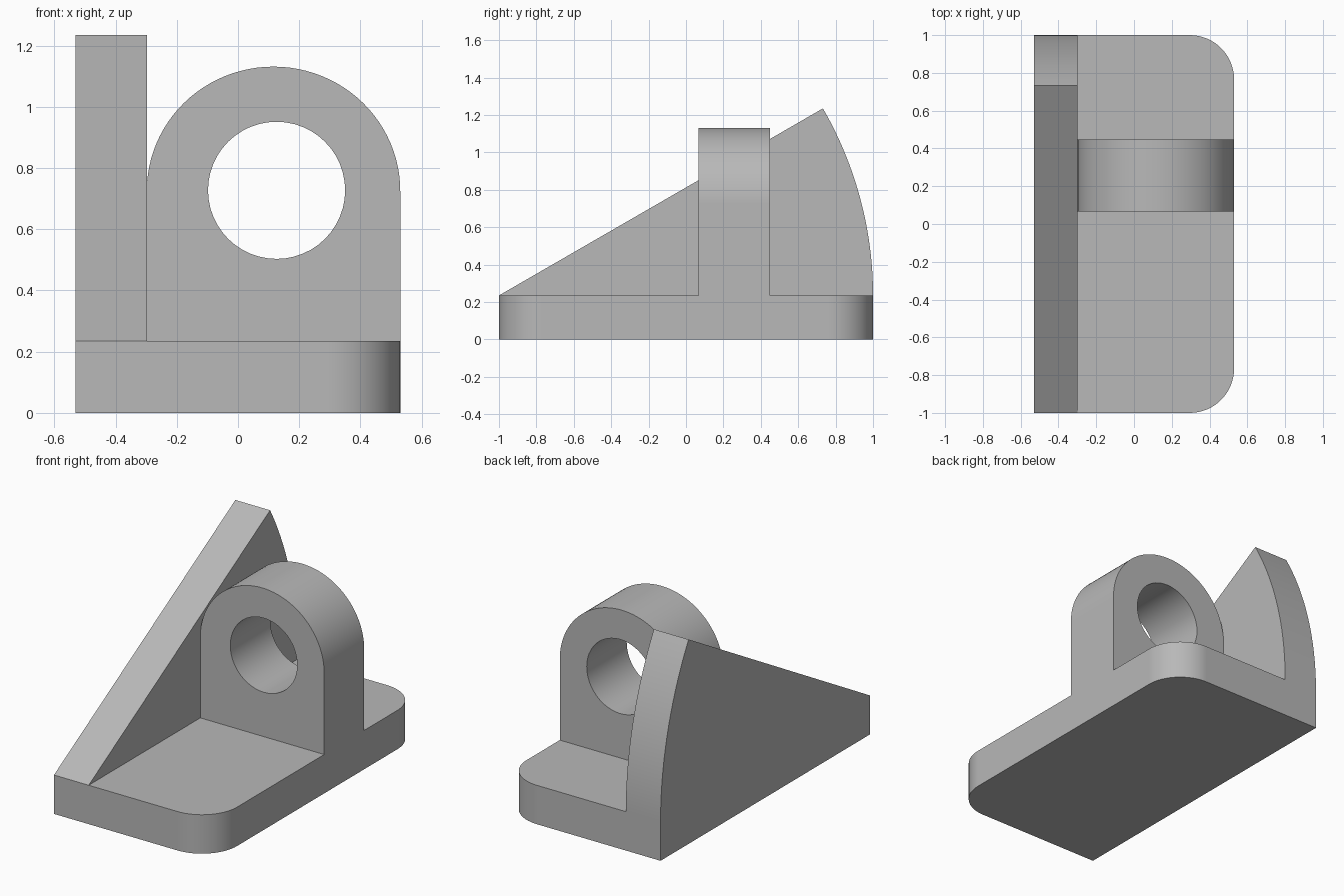
import bpy, bmesh
from math import sin, cos, pi, radians
from mathutils import Vector

cube = bpy.data.objects.get("Cube")
if cube:
    bpy.data.objects.remove(cube)

grey = bpy.data.materials.new("plain grey")
grey.use_nodes = True
colour = (0.48, 0.48, 0.48, 1)
grey.diffuse_color = colour
grey.node_tree.nodes["Principled BSDF"].inputs["Base Color"].default_value = colour


def arc(cx, cy, rx, ry, start, end, steps):
    """Points along an elliptical arc, angles in degrees."""
    angles = [radians(start + (end - start) * i / steps) for i in range(steps + 1)]
    return [(cx + rx * cos(a), cy + ry * sin(a)) for a in angles]


def prism(name, profile, place, direction):
    """Extrude a closed 2D profile, placed in space, along a vector."""
    bm = bmesh.new()
    face = bm.faces.new([bm.verts.new(place(u, v)) for u, v in profile])
    out = bmesh.ops.extrude_face_region(bm, geom=[face])
    moved = [g for g in out["geom"] if isinstance(g, bmesh.types.BMVert)]
    bmesh.ops.translate(bm, verts=moved, vec=Vector(direction))
    bmesh.ops.recalc_face_normals(bm, faces=bm.faces)
    mesh = bpy.data.meshes.new(name)
    bm.to_mesh(mesh)
    bm.free()
    mesh.materials.append(grey)
    obj = bpy.data.objects.new(name, mesh)
    bpy.context.collection.objects.link(obj)
    return obj


def combine(body, tool, operation):
    """Apply a boolean and discard the tool."""
    bpy.context.view_layer.objects.active = body
    mod = body.modifiers.new(operation, 'BOOLEAN')
    mod.operation, mod.solver, mod.object = operation, 'EXACT', tool
    bpy.ops.object.modifier_apply(modifier=mod.name)
    bpy.data.objects.remove(tool)


side, wall_x = 0.53, -0.298       # outer side and inner face of the wall
base_top, corner = 0.235, 0.235
lug_front, lug_back = 0.066, 0.448

# Base plate, rounded on its left corners
plate = [(-side, -1)]
plate += arc(side - corner, corner - 1, corner, corner, -90, 0, 16)
plate += arc(side - corner, 1 - corner, corner, corner, 0, 90, 16)
plate += [(-side, 1)]
bracket = prism("bracket", plate, lambda x, y: (x, y, 0), (0, 0, base_top))

# Side wall: a circular sector swept up from the front edge of the plate
sector = [(-1, 0), (1, 0)] + arc(-1, base_top, 2, 2, 0, 30, 24) + [(-1, base_top)]
wall = prism("wall", sector, lambda y, z: (-side, y, z), (wall_x + side, 0, 0))

# Upright lug with an arched top
half = (side - wall_x) / 2
arch = [(wall_x, 0.1), (side, 0.1)]
arch += arc(side - half, 0.725, half, 0.406, 0, 180, 48)
lug = prism("lug", arch, lambda x, z: (x, lug_front, z), (0, lug_back - lug_front, 0))

# Round bore through the lug
circle = arc(0.126, 0.727, 0.224, 0.224, 0, 360, 48)[:-1]
bore = prism("bore", circle, lambda x, z: (x, lug_front - 0.1, z), (0, 0.6, 0))
bore.hide_render = True

combine(lug, bore, 'DIFFERENCE')
combine(bracket, wall, 'UNION')
combine(bracket, lug, 'UNION')

# Smooth curved faces while the flat ones stay flat
for obj in bpy.context.selected_objects:
    obj.select_set(False)
bracket.select_set(True)
bpy.context.view_layer.objects.active = bracket
bpy.ops.object.shade_smooth_by_angle(angle=radians(25))
weighted = bracket.modifiers.new("flat faces", 'WEIGHTED_NORMAL')
weighted.keep_sharp = True
